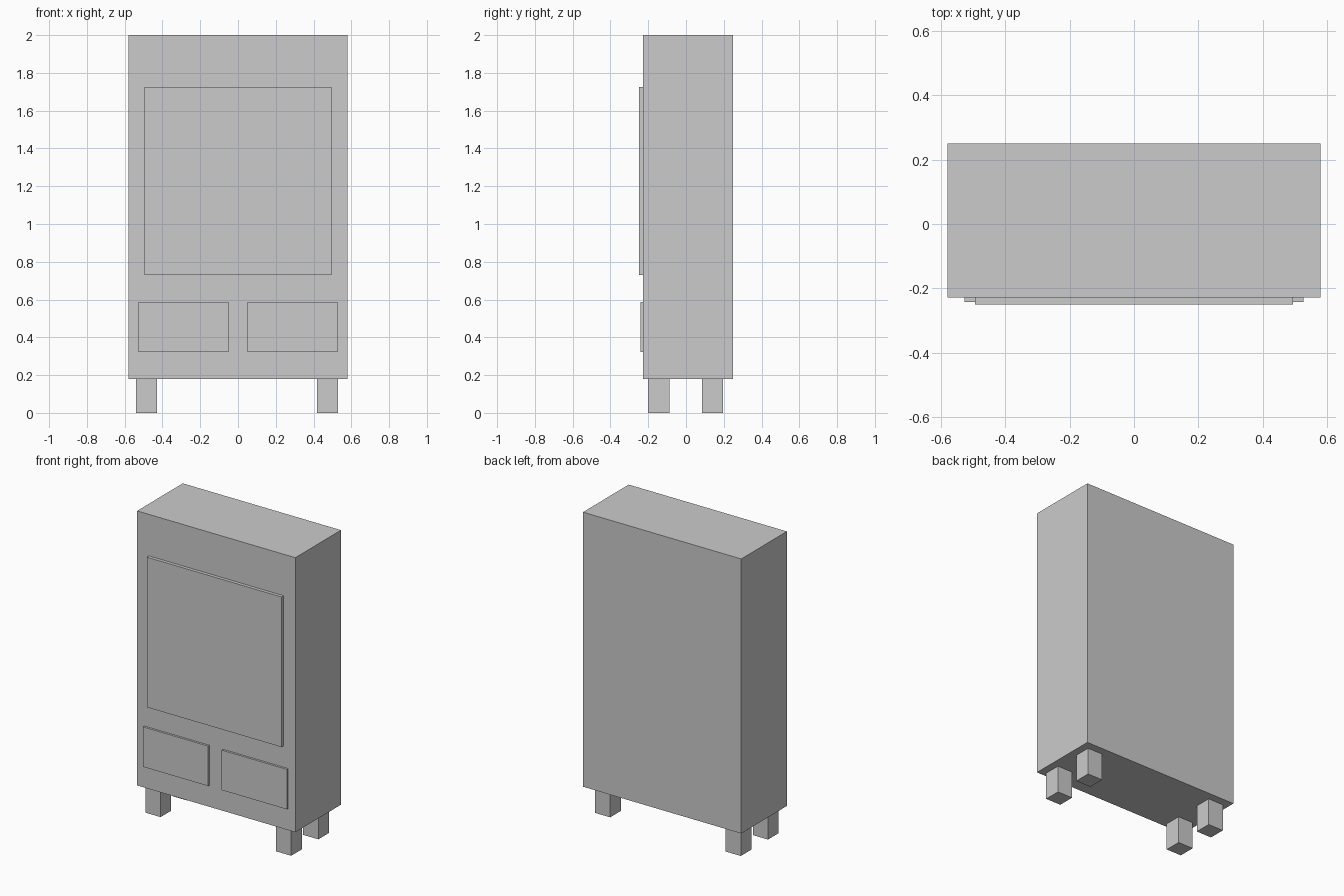
import bpy

# Remove the default cube
if "Cube" in bpy.data.objects:
    bpy.data.objects.remove(bpy.data.objects["Cube"], do_unlink=True)

# Single plain grey finish
grey = (0.6, 0.6, 0.6, 1.0)
mat = bpy.data.materials.new("plain grey")
mat.use_nodes = True
mat.diffuse_color = grey
for node in mat.node_tree.nodes:
    if node.type == 'BSDF_PRINCIPLED':
        node.inputs["Base Color"].default_value = grey


def box(name, x, y, z):
    """Box spanning the given (min, max) range on each axis."""
    spans = (x, y, z)
    bpy.ops.mesh.primitive_cube_add(size=1, location=[(a + b) / 2 for a, b in spans])
    obj = bpy.context.object
    obj.name = name
    obj.scale = [b - a for a, b in spans]
    bpy.ops.object.transform_apply(location=False, rotation=False, scale=True)
    obj.data.materials.append(mat)
    return obj


FRONT = -0.228

# Cabinet body
box("cabinet_body", (-0.58, 0.58), (FRONT, 0.25), (0.18, 2.0))

# Large door panel
box("door_panel", (-0.494, 0.494), (-0.25, FRONT), (0.73, 1.725))

# Drawer fronts
for side, x in (("right", -0.528), ("left", 0.05)):
    box(side + "_drawer_front", (x, x + 0.478), (-0.242, FRONT), (0.323, 0.588))

# Legs
LEG = 0.112
for side, x in (("right", -0.54), ("left", 0.418)):
    for end, y in (("front", -0.2), ("back", 0.085)):
        box(f"{end}_{side}_leg", (x, x + LEG), (y, y + LEG), (0, 0.18))
